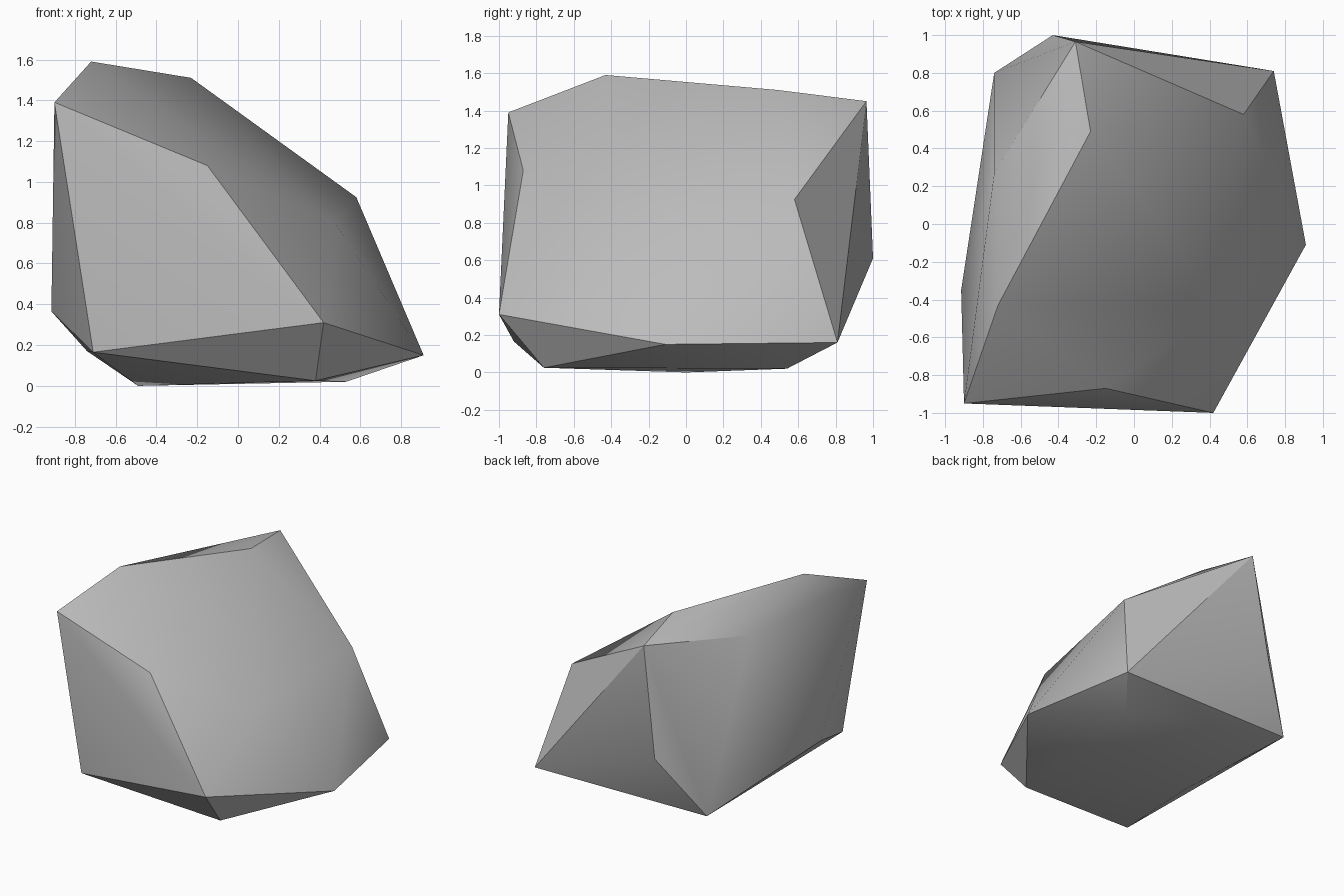
import bpy
import bmesh
import math

cube = bpy.data.objects.get("Cube")
if cube:
    bpy.data.objects.remove(cube, do_unlink=True)

# Stone colour
stone = bpy.data.materials.new("stone_grey")
stone.use_nodes = True
grey = (0.5, 0.5, 0.5, 1)
stone.diffuse_color = grey
stone.node_tree.nodes["Principled BSDF"].inputs["Base Color"].default_value = grey

# Corners of the chipped boulder, grouped by where they sit
crown = [(-.9, -.95, 1.39), (-.72, -.43, 1.59), (-.23, .49, 1.51),
         (-.31, .965, 1.45), (-.74, .27, 1.38)]
slope = [(-.15, -.87, 1.08), (.48, -.43, .79), (.58, .58, .925)]
waist = [(.42, -1, .31), (.91, -.11, .15), (.74, .81, .16), (-.43, 1, .61),
         (-.74, .8, .17), (-.915, -.35, .365), (-.71, -.92, .165)]
base = [(.38, -.76, .025), (.53, .54, .02), (-.49, 0, 0)]

# Wrap the corners in a convex shell
bm = bmesh.new()
for corner in crown + slope + waist + base:
    bm.verts.new(corner)
bmesh.ops.convex_hull(bm, input=bm.verts)
bmesh.ops.recalc_face_normals(bm, faces=bm.faces)

mesh = bpy.data.meshes.new("boulder")
bm.to_mesh(mesh)
bm.free()
mesh.materials.append(stone)
boulder = bpy.data.objects.new("boulder", mesh)
bpy.context.collection.objects.link(boulder)

# Soft shading on shallow edges, crisp on the chipped ones
bpy.ops.object.select_all(action="DESELECT")
boulder.select_set(True)
bpy.context.view_layer.objects.active = boulder
bpy.ops.object.shade_smooth_by_angle(angle=math.radians(30))
